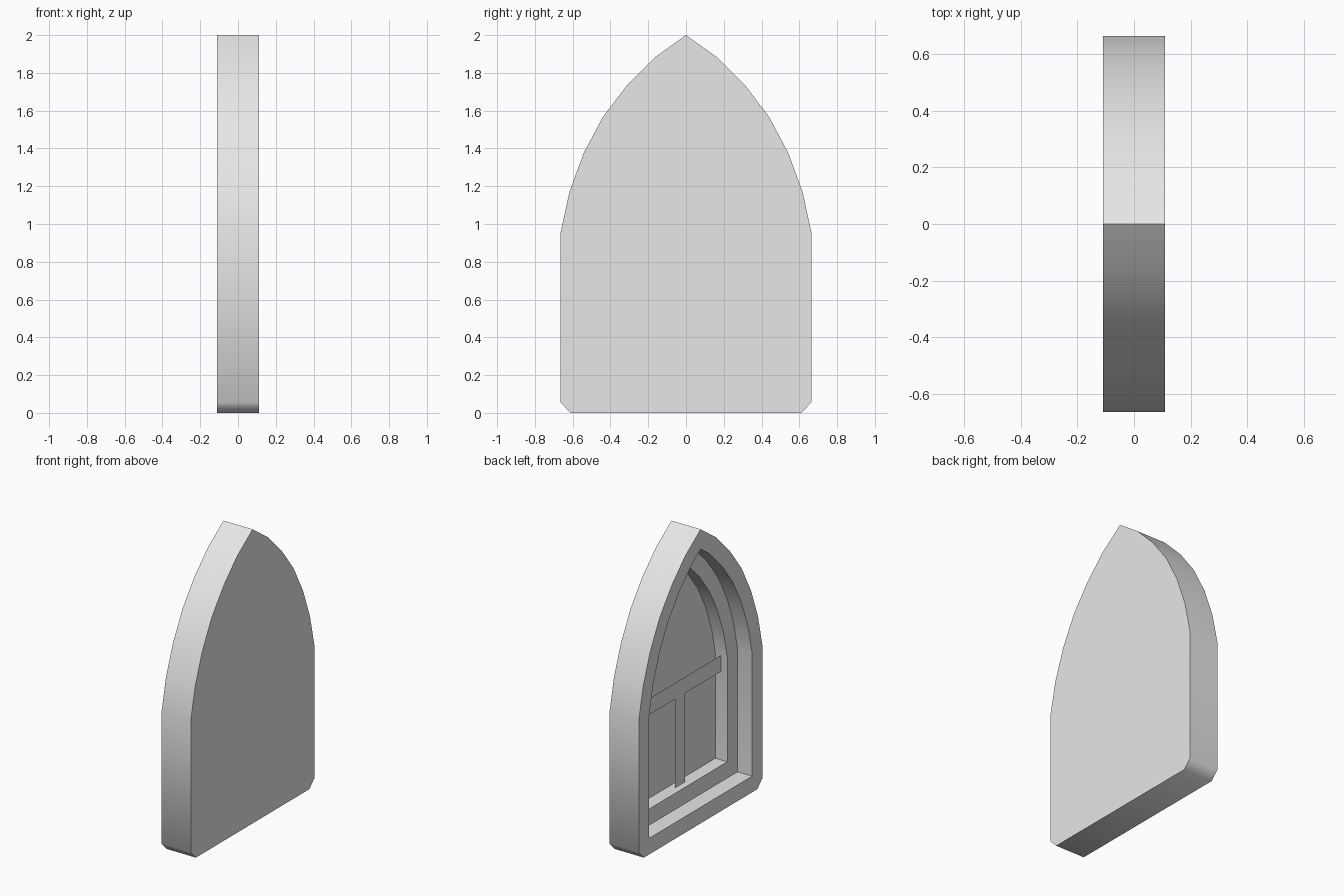
import bpy, bmesh, math
from mathutils import Vector

if "Cube" in bpy.data.objects:
    bpy.data.objects.remove(bpy.data.objects["Cube"])

stone = bpy.data.materials.new("pale grey")
stone.use_nodes = True
grey = (0.8, 0.8, 0.8, 1)
stone.diffuse_color = grey
stone.node_tree.nodes["Principled BSDF"].inputs["Base Color"].default_value = grey

HALF, DEPTH, STEP = 0.664, 0.11, 0.11
ARCH = [(HALF, 0.955), (0.617, 1.17), (0.542, 1.375), (0.44, 1.567),
        (0.312, 1.735), (0.164, 1.883)]


def outline(foot):
    """Closed pointed arch from its right foot, over the apex, to the left foot."""
    side = foot + ARCH
    return side + [(0, 2)] + [(-y, z) for y, z in reversed(side)]


def inset(points, d):
    """Move every edge of a convex outline inwards by d."""
    pts = [Vector(p) for p in points]
    result = []
    for i, p in enumerate(pts):
        a = (p - pts[i - 1]).normalized()
        b = (pts[(i + 1) % len(pts)] - p).normalized()
        n1, n2 = Vector((-a.y, a.x)), Vector((-b.y, b.x))
        result.append(p + (n1 + n2) * (d / (1 + n1.dot(n2))))
    return result


def opening(d):
    """Square-footed opening; doubled feet pair with the chamfered outline."""
    pts = inset(outline([(HALF, 0)]), d)
    return [pts[0]] + pts + [pts[-1]]


def finish(bm, name):
    mesh = bpy.data.meshes.new(name)
    bm.to_mesh(mesh)
    bm.free()
    mesh.materials.append(stone)
    obj = bpy.data.objects.new(name, mesh)
    bpy.context.collection.objects.link(obj)
    return obj


# Stepped window frame with a solid back
outer = outline([(0.61, 0), (HALF, 0.055)])
first, second = opening(STEP), opening(2 * STEP)
sections = [(DEPTH, outer), (-DEPTH, outer), (-DEPTH, first),
            (0, first), (0, second), (0.09, second)]
bm = bmesh.new()
rings = [[bm.verts.new((x, p[0], p[1])) for p in pts] for x, pts in sections]
for r, s in zip(rings, rings[1:]):
    for i in range(len(r)):
        bm.faces.new((r[i - 1], r[i], s[i], s[i - 1]))
bm.faces.new(rings[0])
bm.faces.new(rings[-1])
bmesh.ops.remove_doubles(bm, verts=bm.verts, dist=0.0001)
bmesh.ops.recalc_face_normals(bm, faces=bm.faces)
frame = finish(bm, "window_frame")
bpy.ops.object.select_all(action='DESELECT')
frame.select_set(True)
bpy.context.view_layer.objects.active = frame
bpy.ops.object.shade_smooth_by_angle(angle=math.radians(60))


# Flat glazing bars across the opening
def bar(name, half_width, bottom, top):
    bm = bmesh.new()
    corners = [(half_width, bottom), (-half_width, bottom),
               (-half_width, top), (half_width, top)]
    bm.faces.new([bm.verts.new((0.046, y, z)) for y, z in corners])
    finish(bm, name)


bar("cross_bar", HALF - 2 * STEP, 0.823, 0.932)
bar("upright_bar", 0.054, 2 * STEP, 0.823)
